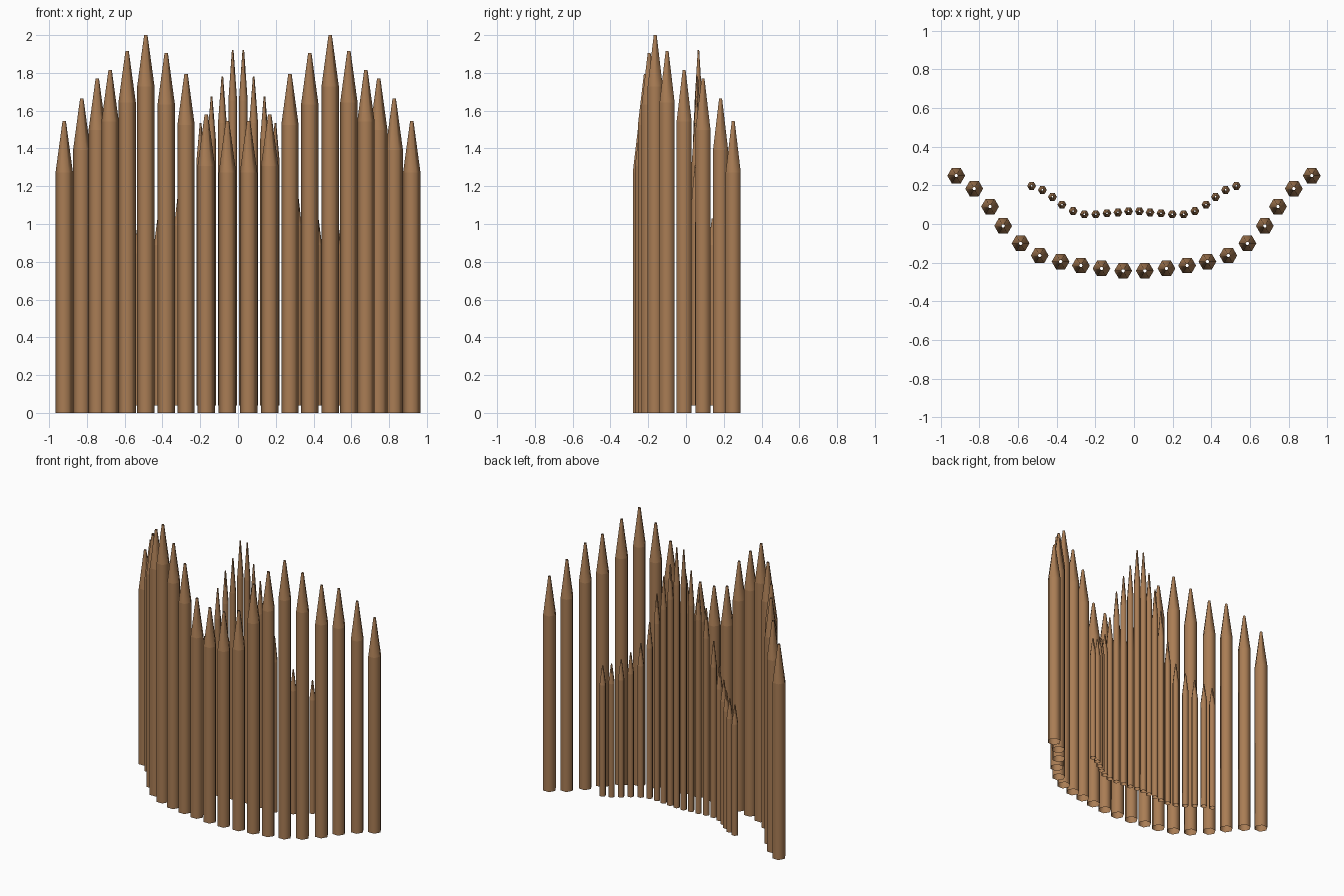
import bpy, bmesh, math

if "Cube" in bpy.data.objects:
    bpy.data.objects.remove(bpy.data.objects["Cube"])

wood = bpy.data.materials.new("brown_wood")
wood.diffuse_color = (0.40, 0.205, 0.09, 1)
wood.use_nodes = True
wood.node_tree.nodes["Principled BSDF"].inputs["Base Color"].default_value = wood.diffuse_color


def stake(name, x, y, base, top, radius, tip_radius, cone):
    """Hollow six-sided post with a long tapered point."""
    bm = bmesh.new()
    rings = []
    for r, z in ((radius, base), (radius, top - cone), (tip_radius, top)):
        rings.append([bm.verts.new((r * math.cos(i * math.pi / 3),
                                    r * math.sin(i * math.pi / 3), z))
                      for i in range(6)])
    for a, b in zip(rings, rings[1:]):
        for i in range(6):
            j = (i + 1) % 6
            f = bm.faces.new((a[i], a[j], b[j], b[i]))
            f.smooth = True
    # crisp edge between shaft and point
    for i in range(6):
        bm.edges.get((rings[1][i], rings[1][(i + 1) % 6])).smooth = False
    mesh = bpy.data.meshes.new(name)
    bm.to_mesh(mesh)
    bm.free()
    mesh.materials.append(wood)
    ob = bpy.data.objects.new(name, mesh)
    ob.location = (x, y, 0)
    bpy.context.collection.objects.link(ob)


# x, y, top height of one half of each row
outer = [(0.056, -0.242, 1.545), (0.168, -0.23, 1.58), (0.275, -0.215, 1.795),
         (0.38, -0.195, 1.905), (0.488, -0.163, 2.0), (0.587, -0.1, 1.915),
         (0.677, -0.01, 1.815), (0.745, 0.09, 1.77), (0.827, 0.183, 1.665),
         (0.92, 0.25, 1.545)]
inner = [(0.028, 0.066, 1.92), (0.083, 0.06, 1.78), (0.14, 0.056, 1.675),
         (0.198, 0.05, 1.535), (0.257, 0.05, 1.31), (0.315, 0.067, 1.15),
         (0.373, 0.1, 1.08), (0.422, 0.14, 1.03), (0.474, 0.176, 1.0),
         (0.53, 0.197, 0.98)]

for side, label in ((1, "right"), (-1, "left")):
    # large front row
    for n, (x, y, top) in enumerate(outer):
        stake(f"outer_stake_{label}_{n}", side * x, y, 0, top, 0.046, 0.009, 0.272)
    # slim back row
    for n, (x, y, top) in enumerate(inner):
        stake(f"inner_stake_{label}_{n}", side * x, y, 0.04, top, 0.023, 0.0045, 0.138 * top)
